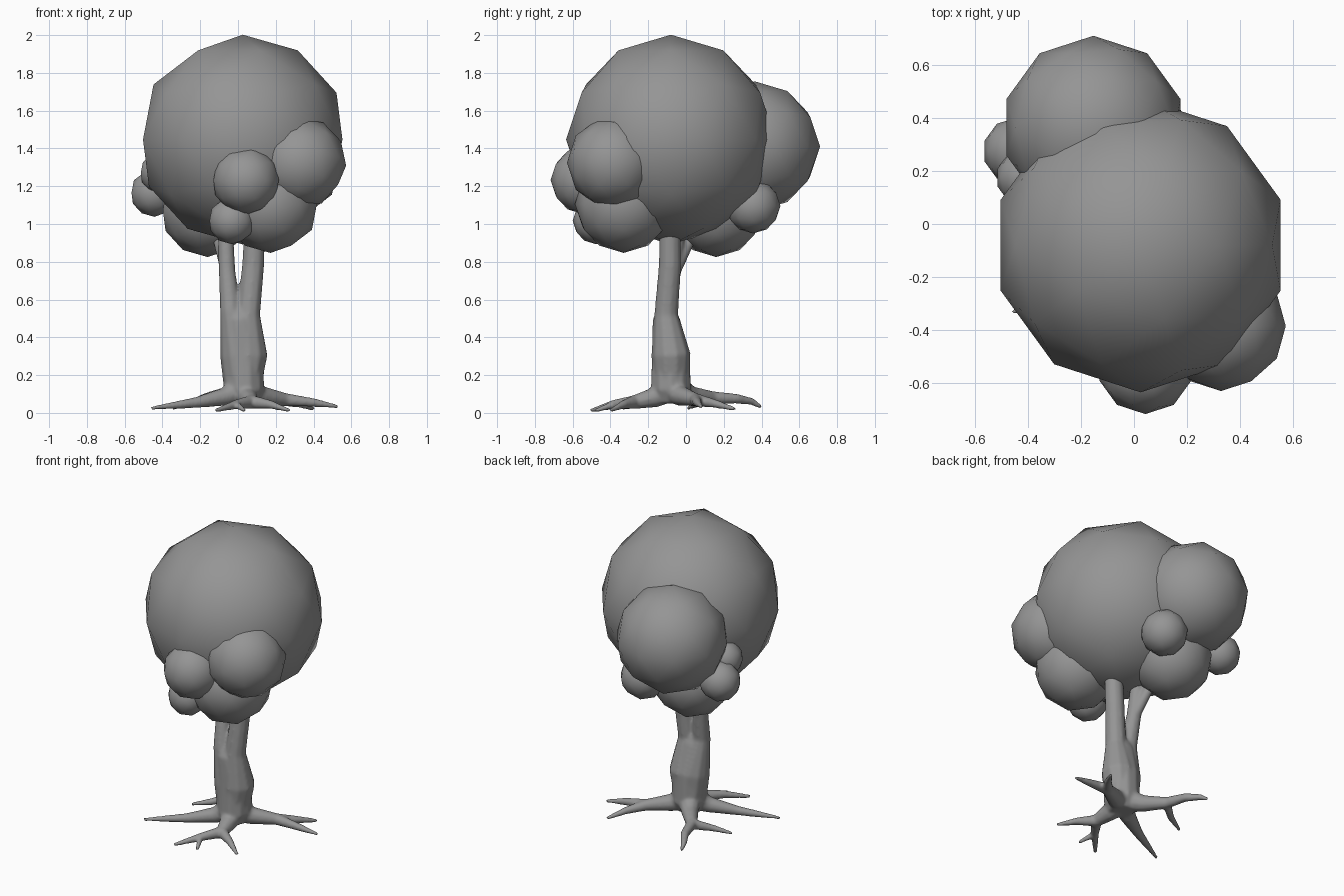
import bpy

# Dark grey for the whole tree
grey = bpy.data.materials.new("dark_grey")
grey.diffuse_color = (0.3, 0.3, 0.3, 1)

# Foliage: low-poly icospheres with smooth shading
FOLIAGE = [
    ("crown_main", (0.025, -0.08, 1.447), 0.555, 0),
    ("crown_back", (-0.153, 0.365, 1.41), 0.345, 0),
    ("clump_right", (0.328, -0.385, 1.325), 0.245, 0.53),
    ("clump_front", (0.043, -0.535, 1.232), 0.182, 0),
    ("clump_front_low", (-0.032, -0.475, 1.018), 0.125, 0),
    ("clump_right_low", (0.172, -0.33, 1.105), 0.258, 0),
    ("clump_back_low", (-0.16, 0.16, 1.075), 0.25, 0),
    ("clump_back_small", (0.06, 0.355, 1.095), 0.145, 0),
    ("clump_left_small", (-0.443, 0.275, 1.165), 0.127, 0),
    ("clump_left_upper", (-0.41, 0.175, 1.27), 0.11, 0),
]
for name, loc, r, tilt in FOLIAGE:
    bpy.ops.mesh.primitive_ico_sphere_add(subdivisions=2, radius=r, location=loc,
                                          rotation=(0, tilt, 0))
    ob = bpy.context.object
    ob.name = name
    ob.data.materials.append(grey)
    bpy.ops.object.shade_smooth()

# Trunk, branches and roots: tapered paths of (x, y, z, radius)
PATHS = [
    # stem, tapering out at the fork
    [(0.03, -0.08, 0.05, 0.075), (0.03, -0.08, 0.12, 0.11), (0.03, -0.08, 0.31, 0.105),
     (0.008, -0.105, 0.50, 0.074), (0.005, -0.10, 0.60, 0.02)],
    # right branch
    [(0.03, -0.08, 0.12, 0.09), (0.055, -0.08, 0.31, 0.105),
     (0.055, -0.105, 0.52, 0.064), (0.08, -0.085, 0.78, 0.06), (0.092, -0.085, 1.05, 0.056)],
    # left branch and twig
    [(0.02, -0.08, 0.12, 0.095), (0.0, -0.085, 0.31, 0.097), (-0.04, -0.105, 0.54, 0.056),
     (-0.058, -0.07, 0.75, 0.045), (-0.068, -0.04, 1.0, 0.042)],
    [(-0.058, -0.06, 0.75, 0.035), (-0.12, 0.05, 0.98, 0.03)],
]
BASE = (0.03, -0.08, 0.14, 0.08)
# Each root: the shared run, then its forked tips
ROOTS = [
    ([(-0.07, -0.14, 0.085, 0.05), (-0.22, -0.22, 0.055, 0.03)],
     [[(-0.46, -0.335, 0.025, 0.011)]]),
    ([(-0.05, 0.03, 0.09, 0.052), (-0.14, 0.14, 0.08, 0.036)],
     [[(-0.18, 0.27, 0.075, 0.027), (-0.23, 0.35, 0.06, 0.02), (-0.245, 0.40, 0.03, 0.011)],
      [(-0.24, 0.06, 0.05, 0.022), (-0.35, 0.01, 0.025, 0.011)]]),
    ([(0.12, -0.03, 0.09, 0.055), (0.25, 0.05, 0.07, 0.036)],
     [[(0.33, 0.15, 0.05, 0.024), (0.40, 0.26, 0.02, 0.012)],
      [(0.40, 0.06, 0.055, 0.024), (0.53, 0.08, 0.033, 0.011)]]),
    ([(0.05, -0.17, 0.08, 0.055), (0.07, -0.27, 0.058, 0.038)],
     [[(0.17, -0.33, 0.045, 0.024), (0.275, -0.40, 0.012, 0.011)],
      [(-0.01, -0.38, 0.045, 0.026), (-0.12, -0.505, 0.012, 0.012)],
      [(-0.01, -0.38, 0.045, 0.022), (0.035, -0.48, 0.012, 0.012)]]),
]
for run, forks in ROOTS:
    for fork in forks:
        PATHS.append([BASE] + run + fork)

# Round bevelled curve holding every limb
cu = bpy.data.curves.new("limb_paths", 'CURVE')
cu.dimensions = '3D'
cu.bevel_depth = 1.0
cu.bevel_resolution = 3
cu.use_fill_caps = True
for path in PATHS:
    sp = cu.splines.new('POLY')
    sp.points.add(len(path) - 1)
    for p, (x, y, z, r) in zip(sp.points, path):
        p.co = (x, y, z, 1)
        p.radius = r
tmp = bpy.data.objects.new("limb_paths", cu)
bpy.context.collection.objects.link(tmp)
dg = bpy.context.evaluated_depsgraph_get()
mesh = bpy.data.meshes.new_from_object(tmp.evaluated_get(dg))
bpy.data.objects.remove(tmp)

# Fuse the limbs into one smooth trunk
mesh.materials.clear()
mesh.materials.append(grey)
trunk = bpy.data.objects.new("trunk_and_roots", mesh)
bpy.context.collection.objects.link(trunk)
rm = trunk.modifiers.new("fuse", 'REMESH')
rm.mode = 'VOXEL'
rm.voxel_size = 0.008
rm.use_smooth_shade = True
sm = trunk.modifiers.new("soften", 'SMOOTH')
sm.factor = 0.5
sm.iterations = 14
